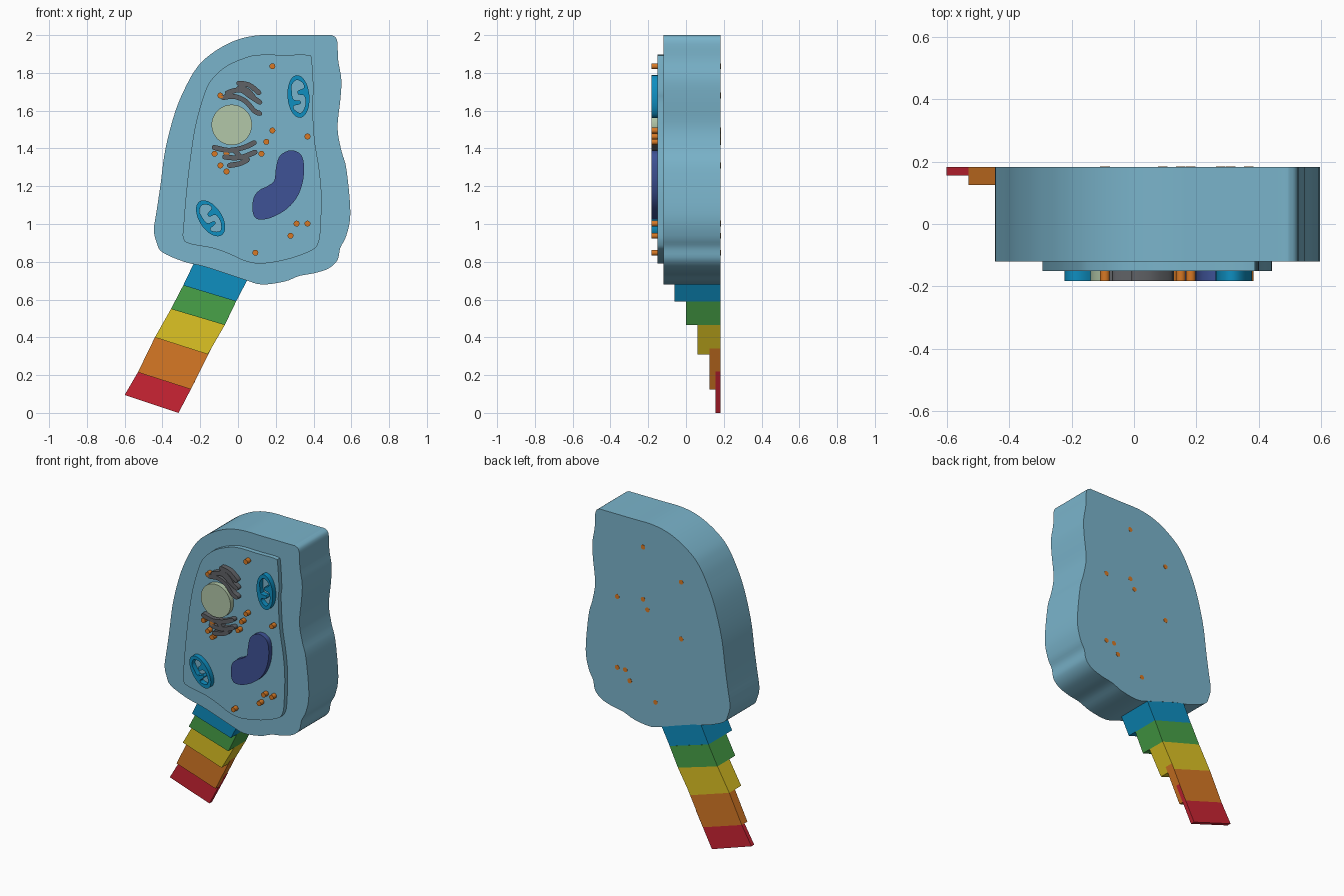
import bpy, bmesh, math
from mathutils import Vector, Matrix

if "Cube" in bpy.data.objects:
    bpy.data.objects.remove(bpy.data.objects["Cube"])

BACK, FRONT = 0.183, -0.183


def material(name, r, g, b):
    m = bpy.data.materials.new(name)
    lin = [((c / 255 + 0.055) / 1.055) ** 2.4 for c in (r, g, b)]
    m.diffuse_color = (*lin, 1)
    m.use_nodes = True
    m.node_tree.nodes["Principled BSDF"].inputs["Base Color"].default_value = m.diffuse_color
    return m


CELL = material("pale_blue", 122, 180, 203)
BLUE = material("blue", 14, 142, 192)
GREEN = material("green", 72, 162, 72)
YELLOW = material("yellow", 222, 196, 36)
ORANGE = material("orange", 215, 121, 37)
RED = material("red", 203, 36, 52)
INDIGO = material("indigo", 62, 82, 150)
LIME = material("pale_green", 178, 199, 168)
GREY = material("dark_grey", 96, 98, 102)


def smooth(points, steps=4):
    """Closed Catmull-Rom curve through the points."""
    p = [Vector(q) for q in points]
    out = []
    for i in range(len(p)):
        a, b, c, d = (p[(i + k) % len(p)] for k in (-1, 0, 1, 2))
        for s in range(steps):
            t = s / steps
            out.append(0.5 * (2 * b + (c - a) * t + (2 * a - 5 * b + 4 * c - d) * t * t
                              + (3 * b - a - 3 * c + d) * t ** 3))
    return out


def slab(name, loops, y0, y1, mat):
    """Extrude front-view (x, z) outlines, inner loops being holes, from y0 to y1."""
    cu = bpy.data.curves.new(name, 'CURVE')
    cu.dimensions, cu.fill_mode, cu.extrude = '2D', 'BOTH', abs(y1 - y0) / 2
    for loop in loops:
        sp = cu.splines.new('POLY')
        sp.points.add(len(loop) - 1)
        for pt, q in zip(sp.points, loop):
            pt.co = (q[0], q[1], 0, 1)
        sp.use_cyclic_u = True
    tmp = bpy.data.objects.new(name + "_outline", cu)
    bpy.context.collection.objects.link(tmp)
    dg = bpy.context.evaluated_depsgraph_get()
    me = bpy.data.meshes.new_from_object(tmp.evaluated_get(dg))
    bpy.data.objects.remove(tmp)
    me.transform(Matrix.Translation((0, (y0 + y1) / 2, 0)) @ Matrix.Rotation(math.pi / 2, 4, 'X'))
    bm = bmesh.new()
    bm.from_mesh(me)
    bmesh.ops.remove_doubles(bm, verts=bm.verts, dist=1e-5)
    bmesh.ops.recalc_face_normals(bm, faces=bm.faces)
    bm.to_mesh(me)
    bm.free()
    me.materials.clear()
    me.materials.append(mat)
    ob = bpy.data.objects.new(name, me)
    bpy.context.collection.objects.link(ob)
    bpy.ops.object.select_all(action='DESELECT')
    ob.select_set(True)
    bpy.context.view_layer.objects.active = ob
    bpy.ops.object.shade_smooth_by_angle(angle=math.radians(30))
    return ob


def ellipse(cx, cz, a, b, n, tilt=0.0):
    c, s = math.cos(tilt), math.sin(tilt)
    uv = [(a * math.cos(i * math.tau / n), b * math.sin(i * math.tau / n)) for i in range(n)]
    return [(cx + u * c - v * s, cz + u * s + v * c) for u, v in uv]


def ribbon(path, w):
    """Outline of a rounded stroke along a path."""
    p = [Vector(q) for q in path]
    left, right = [], []
    for i, q in enumerate(p):
        d = (p[min(i + 1, len(p) - 1)] - p[max(i - 1, 0)]).normalized()
        n = Vector((-d.y, d.x)) * w
        left.append(q + n)
        right.append(q - n)
    start = p[0] - (p[1] - p[0]).normalized() * w
    end = p[-1] + (p[-1] - p[-2]).normalized() * w
    return smooth([start] + left + [end] + right[::-1])


# Cell wall
wall = [(.12, 2), (.25, 2), (.46, 2), (.50, 1.998), (.525, 1.97), (.53, 1.87), (.547, 1.765),
        (.542, 1.66), (.527, 1.51), (.547, 1.39), (.574, 1.29), (.595, 1.06), (.574, .94),
        (.542, .875), (.527, .81), (.48, .765), (.405, .74), (.325, .725), (.245, .695),
        (.125, .68), (.035, .705), (-.07, .74), (-.18, .775), (-.285, .80), (-.40, .85),
        (-.43, .90), (-.445, .97), (-.43, 1.075), (-.41, 1.21), (-.39, 1.365), (-.36, 1.5),
        (-.32, 1.63), (-.27, 1.74), (-.23, 1.81), (-.18, 1.87), (-.09, 1.935), (.01, 1.98)]
slab("cell_wall", [smooth(wall)], BACK, -.12, CELL)

# Raised inner membrane
inner = [(.10, 1.895), (.25, 1.895), (.37, 1.895), (.39, 1.87), (.40, 1.71), (.395, 1.64),
         (.405, 1.45), (.43, 1.29), (.442, 1.15), (.437, .97), (.425, .90), (.39, .86),
         (.27, .815), (.125, .79), (.035, .805), (-.02, .83), (-.125, .87), (-.255, .895),
         (-.29, .925), (-.288, 1.0), (-.267, 1.235), (-.23, 1.5), (-.18, 1.685),
         (-.14, 1.765), (-.07, 1.83), (.01, 1.87)]
slab("inner_membrane", [smooth(inner)], -.10, -.15, CELL)

# Striped tail, stepping thicker toward the cell
left = [(-.60, .095), (-.53, .215), (-.44, .40), (-.355, .55), (-.29, .675), (-.23, .80)]
right = [(-.315, 0), (-.25, .125), (-.16, .31), (-.07, .465), (-.01, .59), (.05, .705)]
lip = {0: [(-.20, .22)], 1: [(-.14, .345)]}
stripes = [("red", RED, .155), ("orange", ORANGE, .125), ("yellow", YELLOW, .06),
           ("green", GREEN, 0), ("blue", BLUE, -.06)]
for i, (label, mat, front) in enumerate(stripes):
    quad = [left[i], right[i]] + lip.get(i, []) + [right[i + 1], left[i + 1]]
    slab("tail_stripe_" + label, [quad], BACK - (.001 if i == 4 else 0), front, mat)

# Nucleus and kidney-shaped vacuole
slab("nucleus", [ellipse(-.033, 1.525, .107, .107, 48)], -.14, FRONT, LIME)
vacuole = [(.29, 1.39), (.335, 1.365), (.35, 1.30), (.34, 1.21), (.305, 1.13), (.245, 1.07),
           (.165, 1.03), (.10, 1.027), (.077, 1.07), (.083, 1.14), (.115, 1.18), (.155, 1.20),
           (.192, 1.23), (.20, 1.29), (.215, 1.35), (.247, 1.38)]
slab("vacuole", [smooth(vacuole)], -.14, FRONT, INDIGO)

# Mitochondria: ovals with a winding opening
winding = [(0, .78), (.5, .6), (.55, .38), (0, .27), (0, .1), (.55, 0), (.55, -.45), (.1, -.78),
           (-.45, -.6), (-.5, -.42), (.1, -.36), (.1, -.2), (-.5, -.1), (-.55, .45), (-.4, .65)]
for name, cx, cz, a, b, tilt in [("mitochondrion_upper", .32, 1.675, .058, .113, .08),
                                 ("mitochondrion_lower", -.145, 1.03, .06, .107, .58)]:
    c, s = math.cos(tilt), math.sin(tilt)
    hole = [(cx + u * a * c - v * b * s, cz + u * a * s + v * b * c) for u, v in winding]
    slab(name, [ellipse(cx, cz, a, b, 40, tilt), smooth(hole)], -.14, FRONT, BLUE)

# Folded membranes above and below the nucleus
folds = [[(-.08, 1.67), (-.02, 1.675), (.04, 1.65), (.085, 1.60), (.115, 1.585)],
         [(-.055, 1.695), (.01, 1.71), (.06, 1.68), (.115, 1.645)],
         [(.005, 1.745), (.06, 1.735), (.11, 1.695)],
         [(.005, 1.72), (.045, 1.71), (.08, 1.675)],
         [(-.125, 1.405), (-.05, 1.39), (.03, 1.405), (.085, 1.43)],
         [(-.07, 1.355), (-.01, 1.35), (.04, 1.36), (.09, 1.38)],
         [(-.045, 1.31), (.01, 1.32), (.05, 1.34)],
         [(-.02, 1.39), (.0, 1.37), (.01, 1.35)]]
for i, path in enumerate(folds):
    slab(f"membrane_fold_{i + 1}", [ribbon(path, .013)], -.14, FRONT, GREY)

# Ribosomes: pins, most of them passing right through to the back
through = [(.182, 1.835), (-.093, 1.68), (.182, 1.495), (.15, 1.435), (.368, 1.463),
           (-.093, 1.31), (.31, 1.002), (.368, 1.002), (.278, .938), (.092, .848)]
short = [(.124, 1.372), (-.124, 1.372), (-.061, 1.372), (-.061, 1.278)]
for i, (x, z) in enumerate(through + short):
    rear = BACK + .001 if i < len(through) else -.14
    slab(f"ribosome_{i + 1}", [ellipse(x, z, .0155, .0155, 20)], rear, FRONT, ORANGE)
